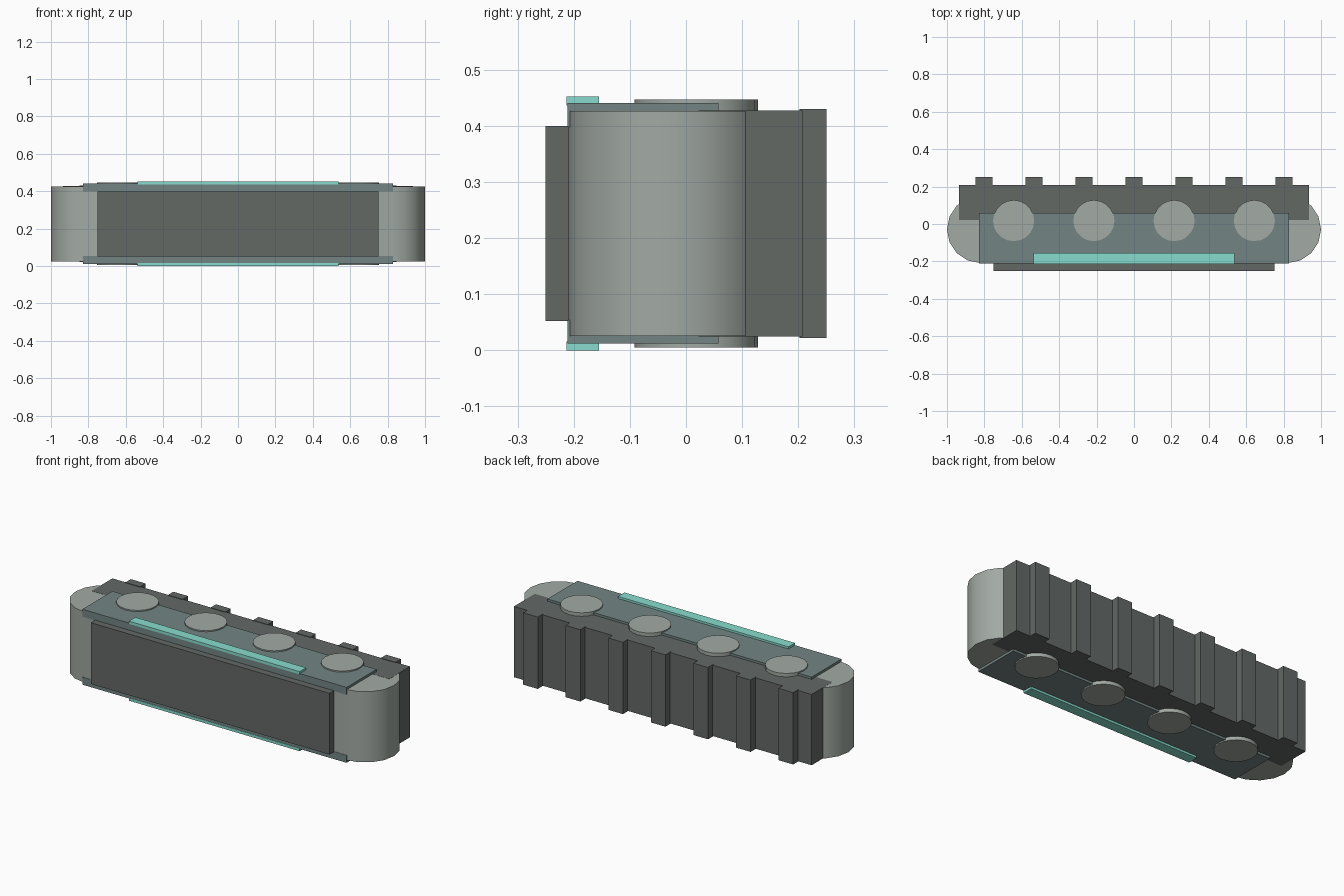
import bpy, bmesh, math

if "Cube" in bpy.data.objects:
    bpy.data.objects.remove(bpy.data.objects["Cube"])

ZC = 0.226  # mid height, the model mirrors about it


def material(name, rgb):
    m = bpy.data.materials.new(name)
    m.diffuse_color = (*rgb, 1)
    m.use_nodes = True
    m.node_tree.nodes["Principled BSDF"].inputs["Base Color"].default_value = m.diffuse_color
    return m


LIGHT = material("light_metal", (0.36, 0.40, 0.37))
DARK = material("dark_rubber", (0.125, 0.14, 0.13))
PLATE = material("plate_grey", (0.17, 0.235, 0.23))
GLOW = material("teal_light", (0.25, 0.72, 0.62))


def prism(name, points, z0, z1, mat, smooth=False):
    """Extrude an xy outline from z0 to z1."""
    bm = bmesh.new()
    face = bm.faces.new([bm.verts.new((x, y, z0)) for x, y in points])
    ext = bmesh.ops.extrude_face_region(bm, geom=[face])
    for v in ext["geom"]:
        if isinstance(v, bmesh.types.BMVert):
            v.co.z = z1
    bmesh.ops.recalc_face_normals(bm, faces=bm.faces[:])
    me = bpy.data.meshes.new(name)
    bm.to_mesh(me)
    bm.free()
    me.materials.append(mat)
    ob = bpy.data.objects.new(name, me)
    bpy.context.collection.objects.link(ob)
    if smooth:
        bpy.ops.object.select_all(action='DESELECT')
        ob.select_set(True)
        bpy.context.view_layer.objects.active = ob
        bpy.ops.object.shade_smooth_by_angle(angle=math.radians(35))
    return ob


def box(name, x0, x1, y0, y1, z0, z1, mat):
    return prism(name, [(x0, y0), (x1, y0), (x1, y1), (x0, y1)], z0, z1, mat)


def arc(cx, cy, r, start, end, steps):
    return [(cx + r * math.cos(math.radians(start + (end - start) * i / steps)),
             cy + r * math.sin(math.radians(start + (end - start) * i / steps)))
            for i in range(steps + 1)]


# Round-ended body
outline = arc(0.82, -0.029, 0.18, -90, 90, 8) + arc(-0.82, -0.029, 0.18, 90, 270, 8)
prism("body", outline, ZC - 0.2005, ZC + 0.2005, LIGHT, True)

# Front panel
box("front_panel", -0.75, 0.75, -0.25, -0.15, 0.052, 0.40, DARK)

# Rear tread block with seven ribs
box("tread_block", -0.935, 0.935, 0.022, 0.208, ZC - 0.2012, ZC + 0.2012, DARK)
for i in range(7):
    x = (i - 3) * 0.2675
    box(f"tread_rib_{i + 1}", x - 0.046, x + 0.046, 0.202, 0.25, 0.022, 0.43, DARK)

# Cover plates and light strips on top and bottom
for side, s in (("top", 1), ("bottom", -1)):
    def layer(name, hx, y0, y1, inner, outer, mat):
        a, b = sorted((ZC + s * inner, ZC + s * outer))
        box(f"{side}_{name}", -hx, hx, y0, y1, a, b, mat)
    layer("cover_plate", 0.83, -0.211, 0.058, 0.172, 0.2142, PLATE)
    layer("light_strip", 0.536, -0.213, -0.155, 0.21, 0.226, GLOW)

# Wheel pins running through the body
for i in range(4):
    prism(f"wheel_pin_{i + 1}", arc((i - 1.5) * 0.429, 0.018, 0.11, 0, 342, 19),
          ZC - 0.221, ZC + 0.221, LIGHT, True)
